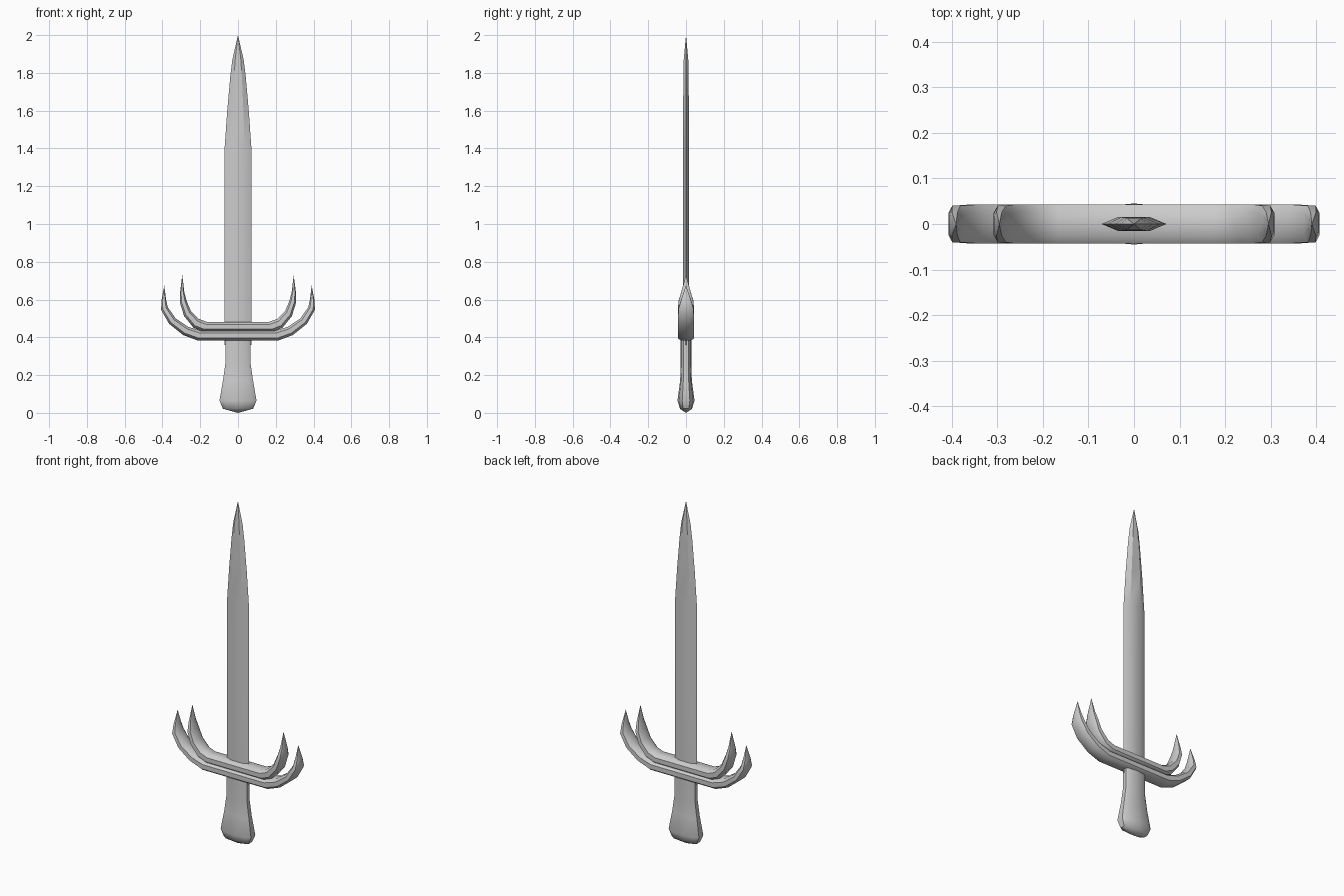
import bpy, bmesh, math
from mathutils import Vector

if "Cube" in bpy.data.objects:
    bpy.data.objects.remove(bpy.data.objects["Cube"])


def loft(name, rings, angle):
    """Skin equal-sized rings of points and close both ends."""
    bm = bmesh.new()
    loops = [[bm.verts.new(p) for p in r] for r in rings]
    n = len(rings[0])
    for a, b in zip(loops, loops[1:]):
        for i in range(n):
            j = (i + 1) % n
            bm.faces.new((a[i], a[j], b[j], b[i]))
    bm.faces.new(loops[0])
    bm.faces.new(loops[-1])
    bmesh.ops.remove_doubles(bm, verts=bm.verts, dist=0.0008)
    bmesh.ops.recalc_face_normals(bm, faces=bm.faces)
    me = bpy.data.meshes.new(name)
    bm.to_mesh(me)
    bm.free()
    ob = bpy.data.objects.new(name, me)
    bpy.context.collection.objects.link(ob)
    bpy.context.view_layer.objects.active = ob
    ob.select_set(True)
    bpy.ops.object.shade_smooth_by_angle(angle=math.radians(angle))
    ob.select_set(False)
    return ob


# Blade: flattened hexagonal section tapering to a point
hexagon = [(-1, 0), (-0.5, -1), (0.5, -1), (1, 0), (0.5, 1), (-0.5, 1)]
blade = [(0.36, 0.071, 0.015), (1.40, 0.071, 0.015), (1.60, 0.057, 0.015),
         (1.78, 0.041, 0.014), (1.87, 0.030, 0.012), (2.0, 0.0002, 0.0002)]
loft("blade", [[(x * w, y * t, z) for x, y in hexagon] for z, w, t in blade], 25)

# Grip: rounded oblong section flaring into the pommel
oblong = [(-1, -0.45), (-0.75, -0.85), (0, -1), (0.75, -0.85), (1, -0.45),
          (1, 0.45), (0.75, 0.85), (0, 1), (-0.75, 0.85), (-1, 0.45)]
grip = [(0.0, 0.0002, 0.0002), (0.022, 0.08, 0.032), (0.065, 0.098, 0.045),
        (0.17, 0.080, 0.031), (0.26, 0.067, 0.028), (0.42, 0.066, 0.028)]
loft("grip", [[(x * w, y * t, z) for x, y in oblong] for z, w, t in grip], 50)


# Guards: octagonal bars swept along a curved path, ending in claws
octagon = [(-1, -0.5), (-0.6, -1), (0.6, -1), (1, -0.5),
           (1, 0.5), (0.6, 1), (-0.6, 1), (-1, 0.5)]


def guard(name, half):
    # half: (outer x, outer z, inner x, inner z, half depth)
    path = [(-a, b, -c, d, y) for a, b, c, d, y in reversed(half)] + half
    rings = []
    for ox, oz, ix, iz, depth in path:
        outer, inner = Vector((ox, 0, oz)), Vector((ix, 0, iz))
        mid, r = (outer + inner) / 2, (outer - inner) / 2
        rings.append([mid + r * v + Vector((0, depth * u, 0)) for u, v in octagon])
    loft(name, rings, 50)


guard("lower_guard", [
    (0.21, 0.382, 0.195, 0.435, 0.043), (0.29, 0.412, 0.262, 0.455, 0.043),
    (0.365, 0.472, 0.33, 0.500, 0.043), (0.407, 0.545, 0.372, 0.560, 0.040),
    (0.405, 0.595, 0.381, 0.600, 0.026), (0.3902, 0.676, 0.3898, 0.676, 0.0002)])
guard("upper_guard", [
    (0.185, 0.430, 0.165, 0.482, 0.043), (0.235, 0.450, 0.208, 0.498, 0.043),
    (0.285, 0.512, 0.250, 0.540, 0.043), (0.308, 0.585, 0.272, 0.593, 0.040),
    (0.307, 0.635, 0.284, 0.638, 0.026), (0.2952, 0.730, 0.2948, 0.730, 0.0002)])
